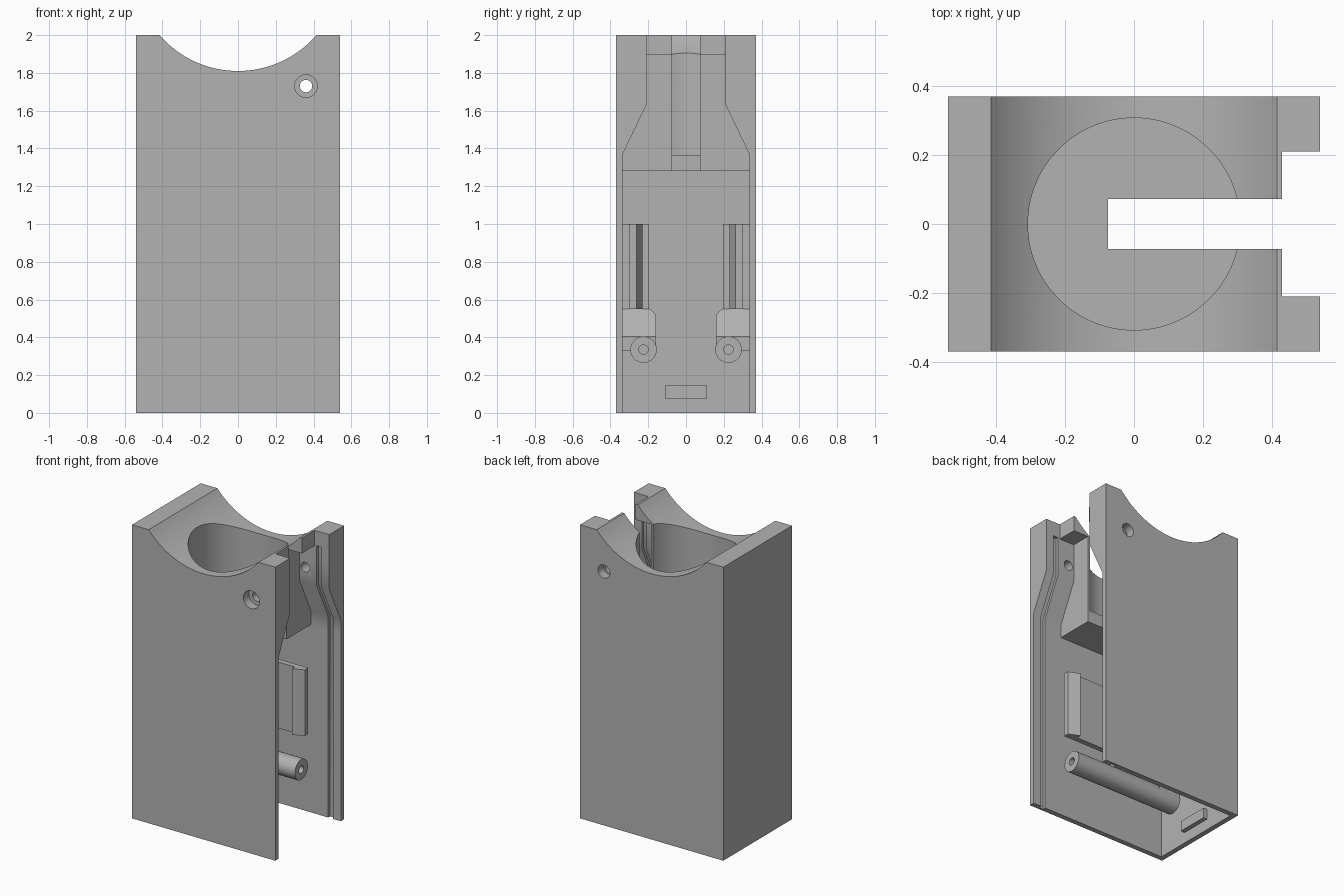
import bpy, bmesh, math
from mathutils import Vector

old = bpy.data.objects.get("Cube")
if old:
    bpy.data.objects.remove(old)

grey = bpy.data.materials.new("plain grey")
grey.use_nodes = True
COLOUR = (0.45, 0.45, 0.45, 1)
grey.diffuse_color = COLOUR
grey.node_tree.nodes["Principled BSDF"].inputs["Base Color"].default_value = COLOUR

PLACE = {"x": lambda a, b, d: (d, a, b),
         "y": lambda a, b, d: (a, d, b),
         "z": lambda a, b, d: (a, b, d)}


def prism(name, axis, outline, lo, hi):
    """Closed outline extruded along an axis from lo to hi."""
    bm = bmesh.new()
    place = PLACE[axis]
    base = bm.faces.new([bm.verts.new(place(a, b, lo)) for a, b in outline])
    new = bmesh.ops.extrude_face_region(bm, geom=[base])["geom"]
    move = Vector(place(0, 0, hi - lo))
    bmesh.ops.translate(bm, vec=move, verts=[v for v in new if isinstance(v, bmesh.types.BMVert)])
    bmesh.ops.recalc_face_normals(bm, faces=bm.faces)
    mesh = bpy.data.meshes.new(name)
    bm.to_mesh(mesh)
    bm.free()
    mesh.materials.append(grey)
    obj = bpy.data.objects.new(name, mesh)
    bpy.context.collection.objects.link(obj)
    return obj


def box(name, x, y, z):
    return prism(name, "z", [(x[0], y[0]), (x[1], y[0]), (x[1], y[1]), (x[0], y[1])], *z)


def rod(name, axis, centre, radius, lo, hi, sides=48):
    ring = [(centre[0] + radius * math.cos(math.tau * i / sides),
             centre[1] + radius * math.sin(math.tau * i / sides)) for i in range(sides)]
    return prism(name, axis, ring, lo, hi)


def activate(obj):
    bpy.ops.object.select_all(action="DESELECT")
    obj.select_set(True)
    bpy.context.view_layer.objects.active = obj


def cut(obj, *cutters):
    activate(obj)
    for cutter in cutters:
        mod = obj.modifiers.new("cut", "BOOLEAN")
        mod.operation, mod.solver, mod.object = "DIFFERENCE", "EXACT", cutter
        bpy.ops.object.modifier_apply(modifier=mod.name)
        bpy.data.objects.remove(cutter)


def smooth(obj):
    activate(obj)
    bpy.ops.object.shade_smooth_by_angle(angle=math.radians(30))


def throat(name, grow, bottom, top, x):
    """Opening that is wide below and narrows towards the top."""
    half = [(0.335 + grow, bottom), (0.335 + grow, 1.37), (0.21 + grow, 1.63), (0.21 + grow, top)]
    return prism(name, "x", half + [(-y, z) for y, z in reversed(half)], *x)


# Housing: hollow below, cup and saddle on top, open on one side
BACK = -0.505
housing = box("housing", (-0.54, 0.54), (-0.37, 0.37), (0, 2))
screw = (0.36, 1.73)
cut(housing,
    box("cavity", (BACK, 0.7), (-0.335, 0.335), (-0.1, 1.28)),
    throat("side_opening", 0, 1.1, 1.895, (0.316, 0.7)),
    box("top_opening", (0.43, 0.7), (-0.21, 0.21), (1.8, 2.1)),
    throat("lid_groove", 0.02, -0.1, 1.9, (0.445, 0.48)),
    rod("saddle", "y", (0, 2.358), 0.548, -0.6, 0.6, 128),
    rod("cup", "z", (0, 0), 0.308, 1.365, 2.6, 96),
    box("slot", (-0.075, 0.7), (-0.073, 0.073), (1.1, 2.2)),
    rod("screw_hole", "y", screw, 0.033, -0.6, 0.6, 32),
    rod("screw_head_recess", "y", screw, 0.06, -0.6, -0.31, 32),
    rod("screw_end_recess", "y", screw, 0.045, 0.31, 0.6, 32))
smooth(housing)

# Small ledge on the rear wall
box("ledge", (BACK - 0.01, BACK + 0.03), (-0.11, 0.11), (0.075, 0.145))

for side, s in (("left", 1), ("right", -1)):
    # Snap arm with a hooked end
    arm = [(BACK - 0.01, 0.299), (0.32, 0.299), (0.32, 0.262), (0.245, 0.23),
           (0.245, 0.262), (BACK - 0.01, 0.262)]
    prism(side + "_snap_arm", "z", [(x, s * y) for x, y in arm], 0.55, 1.0)
    # Root of the arm on the rear wall
    box(side + "_arm_root", (BACK - 0.01, -0.45), sorted((s * 0.195, s * 0.34)), (0.55, 1.0))
    # Sloped support with one trimmed corner
    slope = [(BACK - 0.01, 0.33), (-0.34, 0.33), (-0.34, 0.405), (-0.45, 0.55), (BACK - 0.01, 0.55)]
    support = prism(side + "_support", "y", slope, *sorted((s * 0.158, s * 0.34)))
    corner = [(s * 0.1, 0.462), (s * 0.258, 0.62), (s * 0.1, 0.62)]
    corner = [(s * 0.158, 0.52), (s * 0.1, 0.52), (s * 0.1, 0.6), (s * 0.238, 0.6)]
    cut(support, prism("corner", "x", corner, -0.7, 0))
    # Screw post with a blind hole
    post = rod(side + "_post", "x", (s * 0.225, 0.335), 0.07, BACK - 0.01, 0.32)
    cut(post, rod("post_hole", "x", (s * 0.225, 0.335), 0.025, 0.0, 0.5, 24))
    smooth(post)
